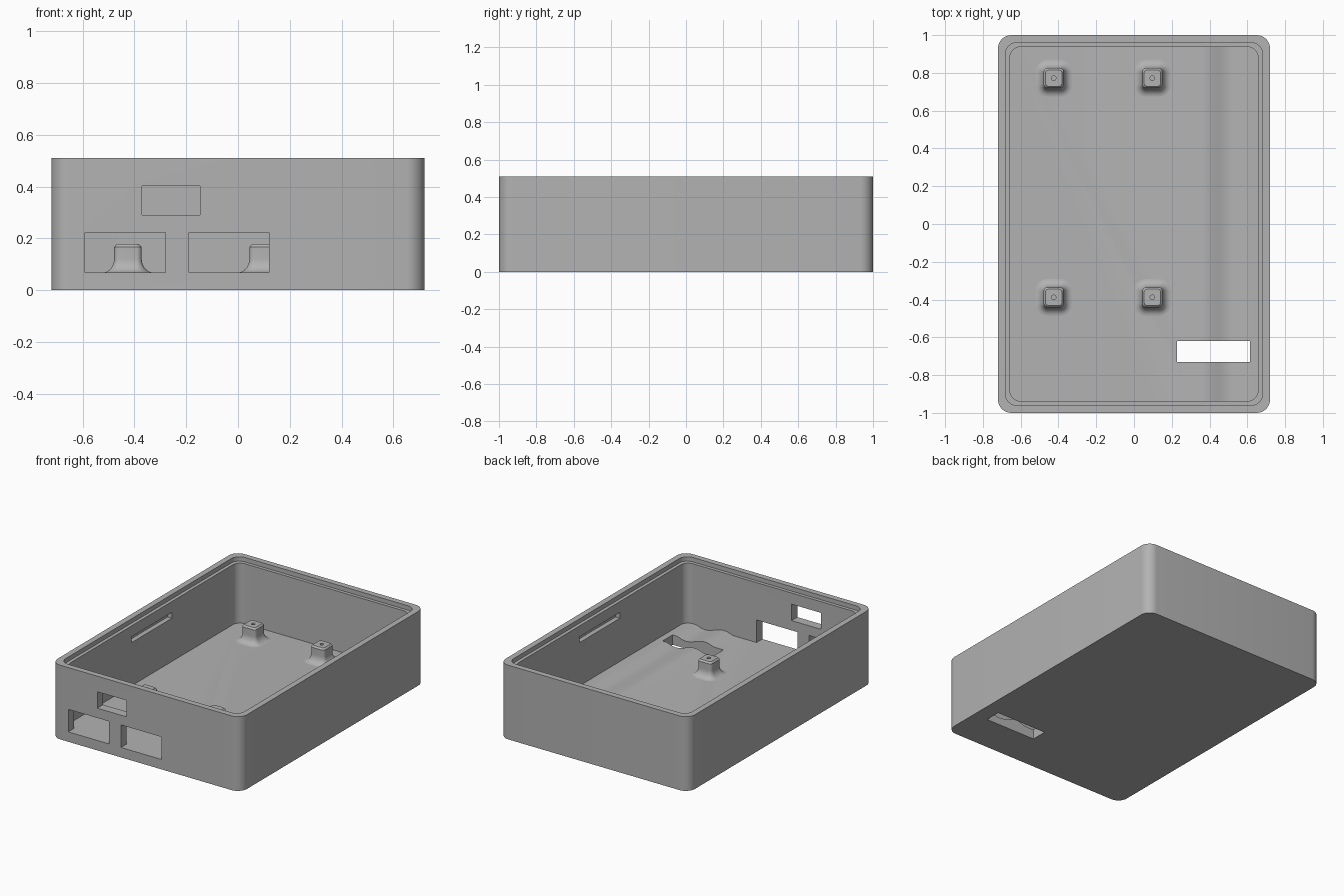
import bpy, bmesh, math

cube = bpy.data.objects.get("Cube")
if cube:
    bpy.data.objects.remove(cube, do_unlink=True)

grey = bpy.data.materials.new("plain_grey")
grey.use_nodes = True
COLOUR = (0.45, 0.45, 0.45, 1)
grey.diffuse_color = COLOUR
grey.node_tree.nodes["Principled BSDF"].inputs["Base Color"].default_value = COLOUR

HX, HY, HEIGHT = 0.72, 1.0, 0.51
INX, INY, FLOOR = 0.657, 0.937, 0.068


def ring(bm, hx, hy, r, z, seg=8):
    """One rounded rectangle of vertices."""
    verts = []
    for k, (sx, sy) in enumerate([(1, 1), (-1, 1), (-1, -1), (1, -1)]):
        for i in range(seg + 1):
            a = math.pi / 2 * (k + i / seg)
            verts.append(bm.verts.new((sx * (hx - r) + r * math.cos(a),
                                       sy * (hy - r) + r * math.sin(a), z)))
    return verts


def loft(sections):
    """Closed solid through stacked rounded rectangles (hx, hy, r, z)."""
    bm = bmesh.new()
    rings = [ring(bm, *s) for s in sections]
    n = len(rings[0])
    for a, b in zip(rings, rings[1:]):
        for i in range(n):
            j = (i + 1) % n
            bm.faces.new((a[i], a[j], b[j], b[i]))
    bm.faces.new(rings[0][::-1])
    bm.faces.new(rings[-1])
    bmesh.ops.recalc_face_normals(bm, faces=bm.faces)
    return bm


def make(name, bm, loc=(0, 0, 0)):
    me = bpy.data.meshes.new(name)
    bm.to_mesh(me)
    bm.free()
    me.materials.append(grey)
    ob = bpy.data.objects.new(name, me)
    ob.location = loc
    bpy.context.collection.objects.link(ob)
    return ob


def box(name, x0, x1, y0, y1, z0, z1):
    bm = bmesh.new()
    bmesh.ops.create_cube(bm, size=1)
    for v in bm.verts:
        v.co = ((x0, x1)[v.co.x > 0], (y0, y1)[v.co.y > 0], (z0, z1)[v.co.z > 0])
    return make(name, bm)


def smooth(ob):
    bpy.ops.object.select_all(action="DESELECT")
    ob.select_set(True)
    bpy.context.view_layer.objects.active = ob
    bpy.ops.object.shade_smooth_by_angle(angle=math.radians(35))


def cut(target, cutter):
    mod = target.modifiers.new("cut", "BOOLEAN")
    mod.operation, mod.solver, mod.object = "DIFFERENCE", "EXACT", cutter
    bpy.context.view_layer.objects.active = target
    bpy.ops.object.modifier_apply(modifier=mod.name)
    bpy.data.objects.remove(cutter, do_unlink=True)


# Outer case body
case = make("case", loft([(HX, HY, 0.07, 0), (HX, HY, 0.07, HEIGHT)]))

# Cavity, with a gentle wave along one side of the floor
WAVE0, WAVE1 = 0.30, 0.58
bm = loft([(INX, INY, 0.055, FLOOR), (INX, INY, 0.055, HEIGHT + 0.1)])
for i in range(13):
    x = WAVE0 + (WAVE1 - WAVE0) * i / 12
    bmesh.ops.bisect_plane(bm, geom=bm.verts[:] + bm.edges[:] + bm.faces[:],
                           plane_co=(x, 0, 0), plane_no=(1, 0, 0))
for v in bm.verts:
    t = (v.co.x - WAVE0) / (WAVE1 - WAVE0)
    if v.co.z < 0.1 and 0 < t < 1:
        v.co.z += 0.017 * math.sin(2 * math.pi * t)
cut(case, make("cavity_cutter", bm))

# Stepped ledge inside the rim
cut(case, make("ledge_cutter", loft([(0.68, 0.96, 0.06, HEIGHT - 0.03),
                                     (0.68, 0.96, 0.06, HEIGHT + 0.1)])))

# Port openings in the front wall
for x0, x1, z0, z1 in [(-0.59, -0.28, FLOOR, 0.223),
                       (-0.19, 0.12, FLOOR, 0.223),
                       (-0.37, -0.147, 0.29, 0.403)]:
    cut(case, box("port_cutter", x0, x1, -1.1, -0.92, z0, z1))

# Slot through the floor
cut(case, box("floor_cutter", 0.227, 0.613, -0.73, -0.62, -0.1, 0.2))

# Catch recesses on the inside of both long walls
for s in (-1, 1):
    xs = sorted((s * 0.6, s * 0.69))
    cut(case, box("catch_cutter", *xs, -0.22, 0.22, 0.365, 0.405))
smooth(case)

# Standoffs with flared feet, chamfered tops and screw holes
HALF, FLARE = 0.053, 0.045
foot = []
for i in range(9):
    a = math.pi / 2 * i / 8
    h = HALF + FLARE * (1 - math.sin(a))
    foot.append((h, h, 0.02 + h - HALF, FLOOR + FLARE * 1.2 * (1 - math.cos(a))))
sections = [(foot[0][0], foot[0][1], foot[0][2], FLOOR - 0.02)] + foot + [
    (HALF, HALF, 0.02, 0.167), (0.043, 0.043, 0.015, 0.178),
    (0.012, 0.012, 0.012, 0.178), (0.012, 0.012, 0.012, 0.1)]
for side, x in (("right", -0.425), ("left", 0.097)):
    for end, y in (("front", -0.388), ("back", 0.772)):
        smooth(make(f"standoff_{end}_{side}", loft(sections), (x, y, 0)))
